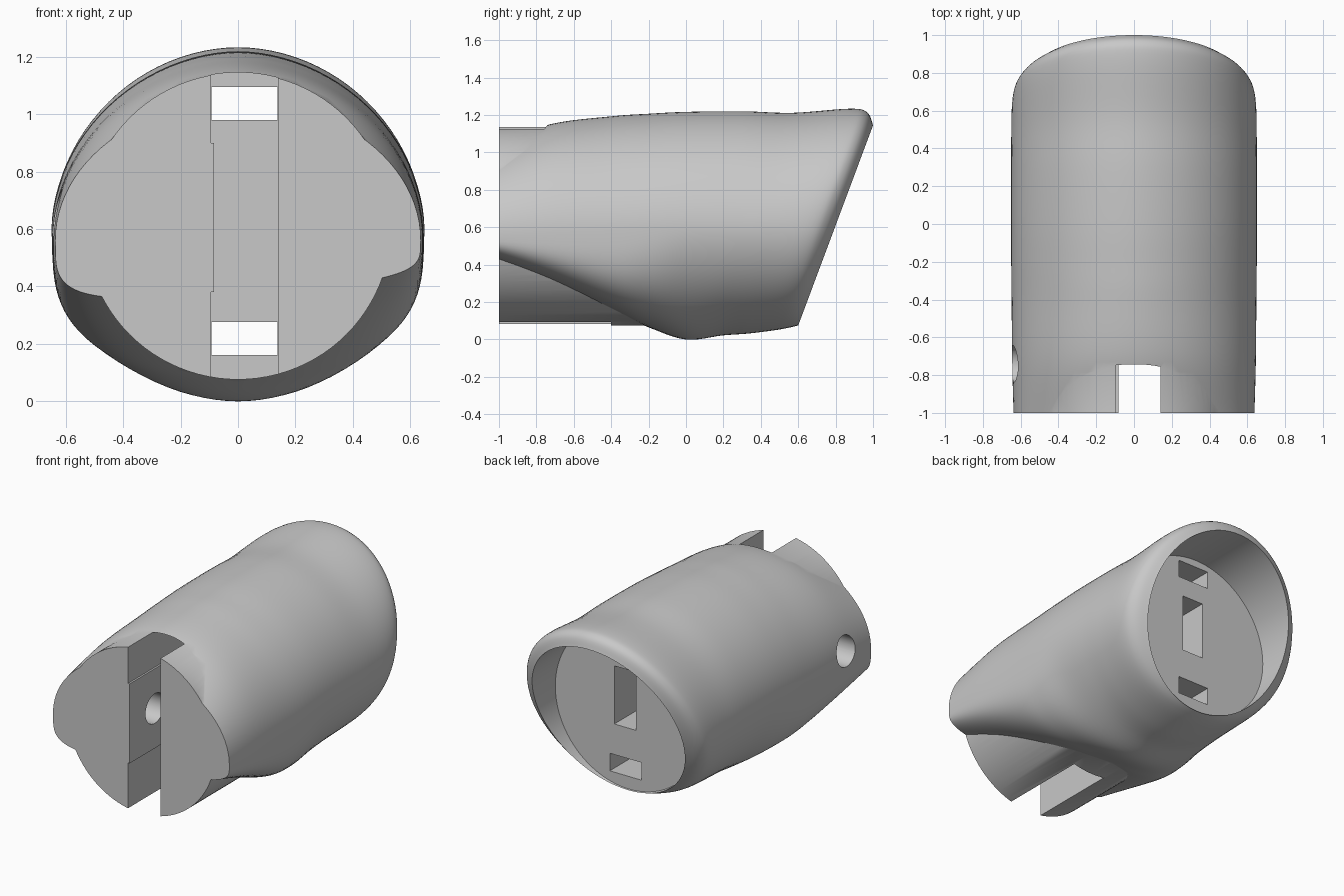
import bpy, bmesh, math

if "Cube" in bpy.data.objects:
    bpy.data.objects.remove(bpy.data.objects["Cube"])

CZ, R = 0.61, 0.535          # core axis height and radius
SIDES = 96

grey = bpy.data.materials.new("plain grey")
grey.use_nodes = True
grey.diffuse_color = (0.58, 0.58, 0.58, 1)
grey.node_tree.nodes["Principled BSDF"].inputs["Base Color"].default_value = (0.58, 0.58, 0.58, 1)


def loft(name, rings):
    """Skin closed rings of points and cap both ends."""
    bm = bmesh.new()
    loops = [[bm.verts.new(p) for p in ring] for ring in rings]
    n = len(loops[0])
    for a, b in zip(loops, loops[1:]):
        for i in range(n):
            j = (i + 1) % n
            bm.faces.new((a[i], a[j], b[j], b[i]))
    bm.faces.new(loops[0])
    bm.faces.new(loops[-1])
    bmesh.ops.recalc_face_normals(bm, faces=bm.faces)
    mesh = bpy.data.meshes.new(name)
    bm.to_mesh(mesh)
    bm.free()
    mesh.materials.append(grey)
    obj = bpy.data.objects.new(name, mesh)
    bpy.context.collection.objects.link(obj)
    return obj


def prism(name, profile, y0, y1):
    """Extrude an x-z profile along y."""
    return loft(name, [[(x, y, z) for x, z in profile] for y in (y0, y1)])


def block(name, x0, x1, y0, y1, z0, z1):
    return prism(name, [(x0, z0), (x1, z0), (x1, z1), (x0, z1)], y0, y1)


def circle(r, cu, cv, n=SIDES):
    return [(cu + r * math.cos(2 * math.pi * i / n), cv + r * math.sin(2 * math.pi * i / n))
            for i in range(n)]


def section(y, shear, half, top, bottom, mid, upper, lower, tilt):
    """Egg-shaped ring, leaning back by shear, underside tilted sideways."""
    ring = []
    for i in range(SIDES):
        a = 2 * math.pi * i / SIDES
        c, s = math.cos(a), math.sin(a)
        e = 2 / (upper if s >= 0 else lower)
        x = half * math.copysign(abs(c) ** e, c)
        h = abs(s) ** e
        z = mid + (top - mid) * h if s >= 0 else mid + (bottom + tilt * x - mid) * h
        ring.append((x, y + shear * (z - CZ), z))
    return ring


def spline(stations, steps):
    """Catmull-Rom interpolation between stations."""
    pts = [stations[0]] + stations + [stations[-1]]
    out = []
    for p, q, r, s in zip(pts, pts[1:], pts[2:], pts[3:]):
        for k in range(steps):
            t = k / steps
            out.append([0.5 * (2 * b + (c - a) * t + (2 * a - 5 * b + 4 * c - d) * t ** 2
                               + (3 * b - a - 3 * c + d) * t ** 3)
                        for a, b, c, d in zip(p, q, r, s)])
    return out + [stations[-1]]


# Outer shell: y, lean, half width, top, bottom, widest height, upper and lower squareness, tilt
stations = [
    (-1.02, 0, 0.637, 1.04, 0.385, 0.56, 2, 4, 0.07),
    (-0.73, 0, 0.645, 1.15, 0.285, 0.57, 1.95, 3.8, 0.05),
    (-0.4, 0, 0.648, 1.193, 0.15, 0.58, 1.9, 3.2, 0.02),
    (-0.2, 0, 0.65, 1.207, 0.065, 0.59, 1.9, 2.5, 0.01),
    (0, 0, 0.65, 1.217, 0, 0.6, 1.9, 1.95, 0),
    (0.25, 0.09, 0.65, 1.22, 0.022, 0.6, 1.9, 1.9, 0),
    (0.45, 0.2, 0.65, 1.212, 0.032, 0.6, 1.9, 1.9, 0),
    (0.665, 0.335, 0.643, 1.234, 0.05, 0.6, 1.95, 1.95, 0),
    (0.75, 0.36, 0.608, 1.215, 0.064, 0.605, 2, 2, 0),
    (0.8, 0.374, R, CZ + R, CZ - R, CZ, 2, 2, 0),
]
rings = [section(*s) for s in spline(stations, 6)]
rings.append(section(0.59, 0, R - 0.003, CZ + R - 0.003, CZ - R + 0.003, CZ, 2, 2, 0))  # recess floor
body = loft("housing", rings)

# Round core joined into the shell
core = prism("core", circle(R, 0, CZ), -1.04, 0.1)

# Front slot, clipped to the core, with a shallow step on one wall
xs = [-0.095 + 0.235 * i / 12 for i in range(13)]
rise = [math.sqrt((R + 0.001) ** 2 - x * x) for x in xs]
slot = [(x, CZ - h) for x, h in zip(xs, rise)]
slot += [(x, CZ + h) for x, h in zip(reversed(xs), reversed(rise))]
slot += [(-0.095, 0.9), (-0.083, 0.9), (-0.083, 0.38), (-0.095, 0.38)]

cutters = [
    block("front_trim", -1, 1, -1.3, -1, -1, 2),
    prism("slot_cutter", slot, -1.2, -0.4),
    block("upper_channel", -0.092, 0.138, -0.5, 0.7, 0.98, 1.095),
    block("lower_channel", -0.092, 0.138, -0.5, 0.7, 0.16, 0.275),
    block("rear_pocket", -0.05, 0.105, 0.25, 0.7, 0.475, 0.855),
    loft("screw_hole", [[(x, y, z) for y, z in circle(0.097, -0.74, 0.64, 48)] for x in (-0.8, 0)]),
]

for tool in [core] + cutters:
    mod = body.modifiers.new(tool.name, 'BOOLEAN')
    mod.solver = 'EXACT'
    mod.operation = 'UNION' if tool is core else 'DIFFERENCE'
    mod.object = tool
    tool.hide_render = True

# Bake the cuts, then remove the tools
graph = bpy.context.evaluated_depsgraph_get()
final = bpy.data.meshes.new_from_object(body.evaluated_get(graph))
body.modifiers.clear()
body.data = final
for tool in [core] + cutters:
    bpy.data.objects.remove(tool)

bpy.ops.object.select_all(action='DESELECT')
body.select_set(True)
bpy.context.view_layer.objects.active = body
bpy.ops.object.shade_smooth_by_angle(angle=math.radians(30))
